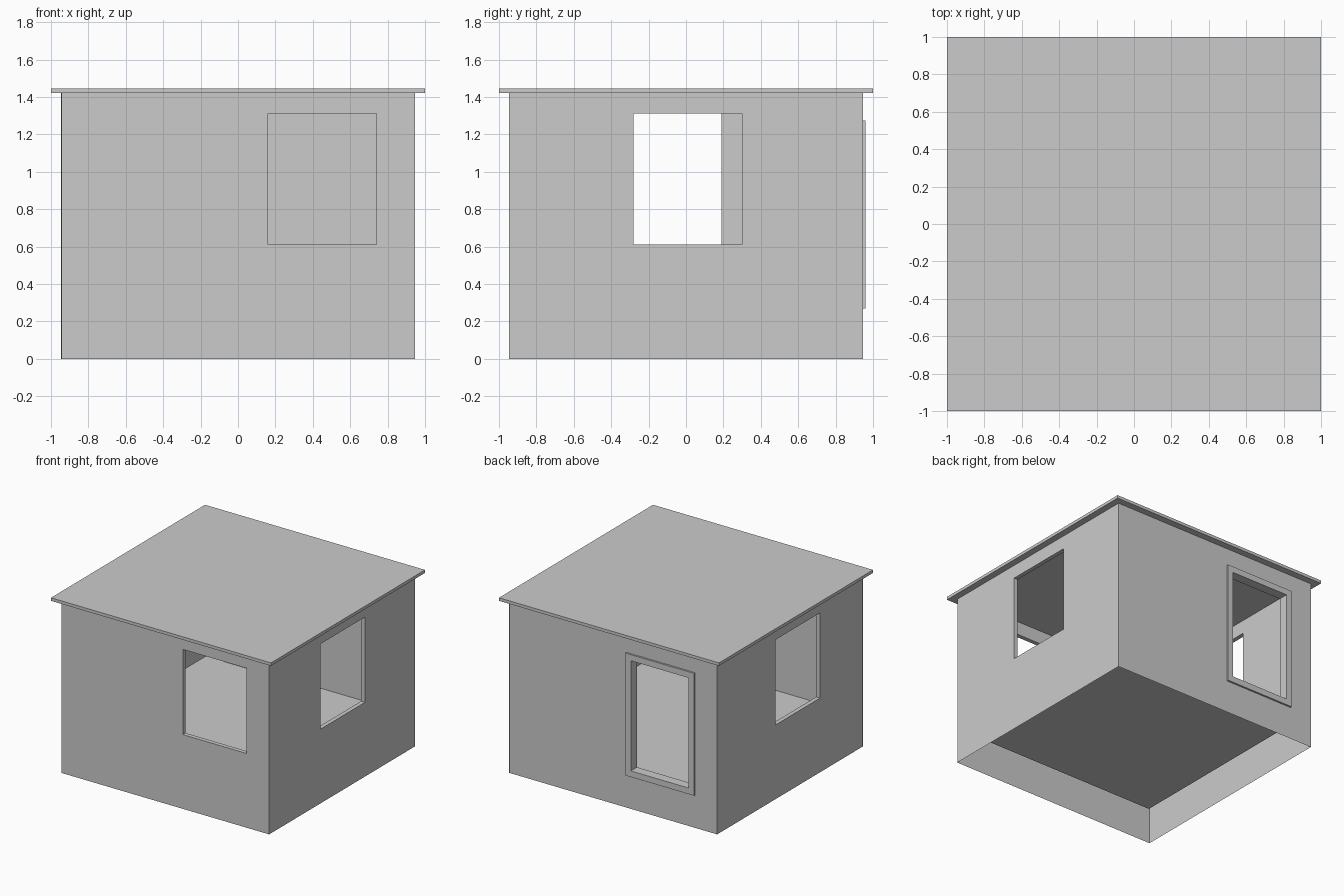
import bpy
import bmesh
from math import radians
from mathutils import Matrix, Vector

if "Cube" in bpy.data.objects:
    bpy.data.objects.remove(bpy.data.objects["Cube"], do_unlink=True)

OUT, INN = 0.945, 0.91      # outer and inner wall planes
FLOOR, EAVES, TOP = 0.27, 1.42, 1.445

grey = bpy.data.materials.new("plain_grey")
grey.use_nodes = True
grey.diffuse_color = (0.6, 0.6, 0.6, 1)
grey.node_tree.nodes["Principled BSDF"].inputs["Base Color"].default_value = (0.6, 0.6, 0.6, 1)


def finish(name, bm):
    mesh = bpy.data.meshes.new(name)
    bm.to_mesh(mesh)
    bm.free()
    mesh.materials.append(grey)
    obj = bpy.data.objects.new(name, mesh)
    bpy.context.collection.objects.link(obj)
    return obj


def rect(u0, u1, z0, z1, depth):
    """Upright rectangle facing outward, at a distance from the centre."""
    return [Vector((u, -depth, z)) for u, z in ((u0, z0), (u1, z0), (u1, z1), (u0, z1))]


def bridge_rects(name, rects, angle, closed=False):
    """Join successive rectangles with quads, then turn to face a side."""
    bm = bmesh.new()
    loops = [[bm.verts.new(p) for p in r] for r in rects]
    if closed:
        loops.append(loops[0])
    for a, b in zip(loops, loops[1:]):
        for i in range(4):
            j = (i + 1) % 4
            bm.faces.new((a[i], a[j], b[j], b[i]))
    bm.transform(Matrix.Rotation(radians(angle), 4, "Z"))
    return finish(name, bm)


# Walls: outer skin, opening reveal and inner skin
walls = {
    "front_wall": (0, (0.16, 0.74, 0.61, 1.31)),
    "left_wall": (90, (-0.28, 0.30, 0.61, 1.31)),
    "back_wall": (180, (0.14, 0.725, 0.29, 1.255)),
    "right_wall": (270, (-0.19, 0.39, 0.61, 1.31)),
}
for name, (angle, hole) in walls.items():
    bridge_rects(name, [
        rect(-OUT, OUT, 0, EAVES, OUT),
        rect(*hole, OUT),
        rect(*hole, INN),
        rect(-INN, INN, FLOOR, EAVES, INN),
    ], angle)

# Frame around the tall back opening
outer = (0.12, 0.745, FLOOR, 1.275)
inner = (0.17, 0.695, FLOOR + 0.05, 1.225)
bridge_rects("back_frame", [
    rect(*outer, 0.96), rect(*inner, 0.96),
    rect(*inner, 0.88), rect(*outer, 0.88),
], 180, closed=True)

# Raised floor sheet
bm = bmesh.new()
bmesh.ops.create_grid(bm, x_segments=1, y_segments=1, size=INN,
                      matrix=Matrix.Translation((0, 0, FLOOR)))
finish("floor", bm)

# Flat overhanging roof slab
bm = bmesh.new()
bmesh.ops.create_cube(bm, size=1)
bmesh.ops.scale(bm, vec=(2, 2, TOP - EAVES), verts=bm.verts)
bmesh.ops.translate(bm, vec=(0, 0, (TOP + EAVES) / 2), verts=bm.verts)
finish("roof", bm)
